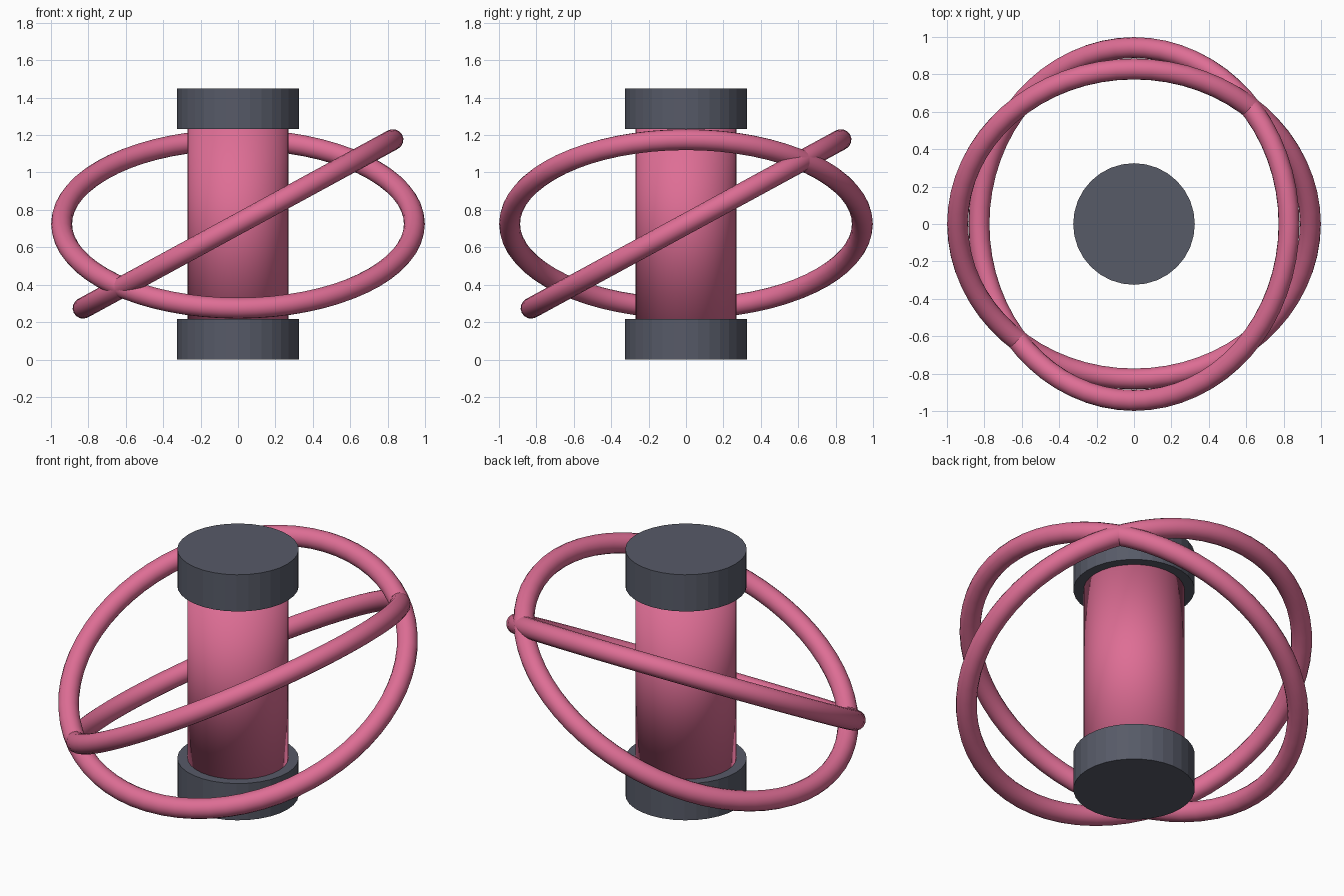
import bpy
import math

if "Cube" in bpy.data.objects:
    bpy.data.objects.remove(bpy.data.objects["Cube"])


def make_material(name, color):
    mat = bpy.data.materials.new(name)
    mat.diffuse_color = (*color, 1.0)
    mat.use_nodes = True
    mat.node_tree.nodes["Principled BSDF"].inputs["Base Color"].default_value = mat.diffuse_color
    return mat


pink = make_material("rose pink", (0.73, 0.155, 0.30))
slate = make_material("slate grey", (0.095, 0.103, 0.137))

MID = 0.725      # height of the centre
TILT = 0.498     # ring tilt in radians


def cylinder(name, radius, bottom, top, mat, smooth=False):
    bpy.ops.mesh.primitive_cylinder_add(
        vertices=32, radius=radius, depth=top - bottom,
        location=(0, 0, (bottom + top) / 2))
    obj = bpy.context.object
    obj.name = name
    obj.data.materials.append(mat)
    if smooth:
        bpy.ops.object.shade_smooth()
    return obj


def ring(name, rotation):
    bpy.ops.mesh.primitive_torus_add(
        major_radius=0.943, minor_radius=0.056,
        major_segments=64, minor_segments=16,
        location=(0, 0, MID), rotation=rotation)
    obj = bpy.context.object
    obj.name = name
    obj.data.materials.append(pink)
    bpy.ops.object.shade_smooth()
    return obj


# Central glowing column, smooth over its hidden ends
cylinder("core", 0.27, 0.215, 1.235, pink, smooth=True)

# Faceted end caps
cylinder("bottom_cap", 0.325, 0.0, 0.217, slate)
cylinder("top_cap", 0.325, 1.233, 1.45, slate)

# Two crossing tilted rings: one high on the right, one high at the back
ring("ring_right_high", (0, -TILT, 0))
ring("ring_back_high", (TILT, 0, 0))
